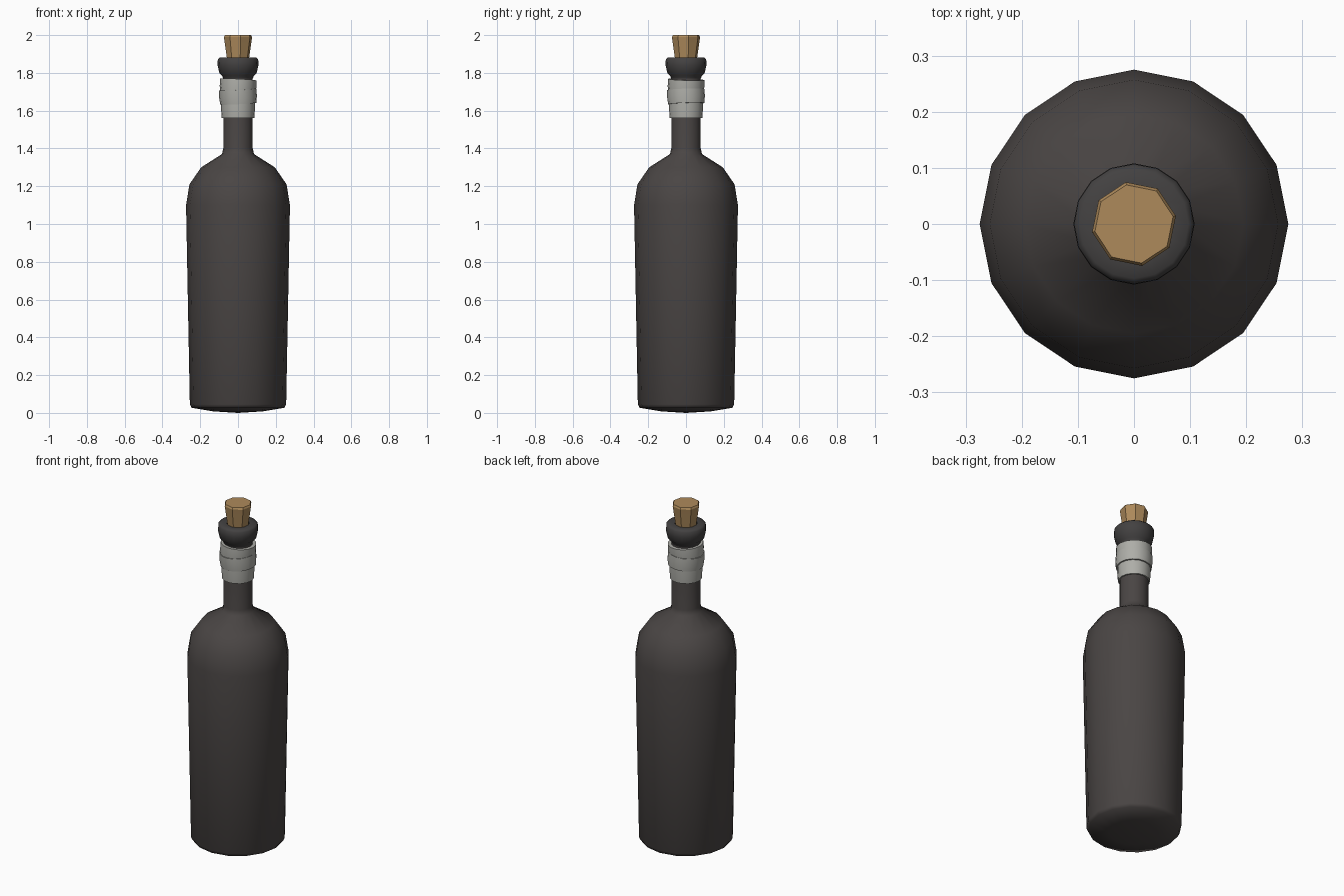
import bpy
import math
from mathutils import Euler, Vector

cube = bpy.data.objects.get("Cube")
if cube:
    bpy.data.objects.remove(cube, do_unlink=True)


def material(name, rgb):
    mat = bpy.data.materials.new(name)
    mat.use_nodes = True
    mat.diffuse_color = (*rgb, 1)
    mat.node_tree.nodes["Principled BSDF"].inputs["Base Color"].default_value = (*rgb, 1)
    return mat


def lathe(name, profile, sides, mat, turn=0, tilt=(0, 0), closed=False, angle=40):
    """Revolve (radius, height) points; zero radius makes a pole, tilt leans the part about its middle."""
    middle = Vector((0, 0, (profile[0][1] + profile[-1][1]) / 2))
    lean = Euler((math.radians(tilt[0]), math.radians(tilt[1]), 0)).to_matrix()
    verts, rings, faces = [], [], []
    for r, z in profile:
        count = sides if r > 0 else 1
        rings.append([len(verts) + i % count for i in range(sides)])
        for i in range(count):
            a = math.radians(turn) + math.tau * i / sides
            point = Vector((r * math.cos(a), r * math.sin(a), z))
            verts.append(lean @ (point - middle) + middle)
    pairs = list(zip(rings, rings[1:]))
    if closed:
        pairs.append((rings[-1], rings[0]))
    for low, high in pairs:
        for i in range(sides):
            j = (i + 1) % sides
            faces.append(list(dict.fromkeys((low[i], low[j], high[j], high[i]))))
    mesh = bpy.data.meshes.new(name)
    mesh.from_pydata(verts, [], faces)
    mesh.materials.append(mat)
    obj = bpy.data.objects.new(name, mesh)
    bpy.context.collection.objects.link(obj)
    bpy.ops.object.select_all(action='DESELECT')
    bpy.context.view_layer.objects.active = obj
    obj.select_set(True)
    bpy.ops.object.shade_smooth_by_angle(angle=math.radians(angle))
    return obj


glass = material("dark glass", (0.068, 0.060, 0.058))
lip_glass = material("lip glass", (0.056, 0.053, 0.053))
cork = material("cork", (0.42, 0.255, 0.105))
wrap = material("pale wrap", (0.42, 0.42, 0.39))

# Bottle body, with a slightly domed base, rounded shoulder and straight neck
lathe("bottle_body", [(0, 0), (0.13, 0.008), (0.245, 0.027), (0.255, 0.045),
                      (0.275, 1.10), (0.257, 1.21), (0.195, 1.30), (0.085, 1.37),
                      (0.078, 1.40), (0.078, 1.78)], 16, glass, angle=60)

# Flared lip with an inner wall around the stopper
lathe("bottle_lip", [(0.076, 1.765), (0.084, 1.785), (0.099, 1.80), (0.108, 1.84),
                     (0.107, 1.872), (0.097, 1.882), (0.060, 1.880), (0.056, 1.80)],
      16, lip_glass, angle=60)

# Tapered stopper with a small top bevel
lathe("cork_stopper", [(0, 1.80), (0.050, 1.80), (0.060, 1.88), (0.076, 1.990),
                       (0.071, 2.0), (0, 2.0)], 8, cork, turn=11, angle=30)

# Overlapping strips wound around the neck
for name, radius, low, high, tilt in (
        ("lower_wrap", 0.090, 1.56, 1.67, (0, 0)),
        ("middle_wrap", 0.100, 1.637, 1.712, (2, -3)),
        ("upper_wrap", 0.097, 1.69, 1.765, (-2, 3))):
    lathe(name, [(0.076, low), (radius - 0.004, low), (radius, (low + high) / 2),
                 (radius - 0.001, high), (0.076, high)], 16, wrap, tilt=tilt, closed=True)
